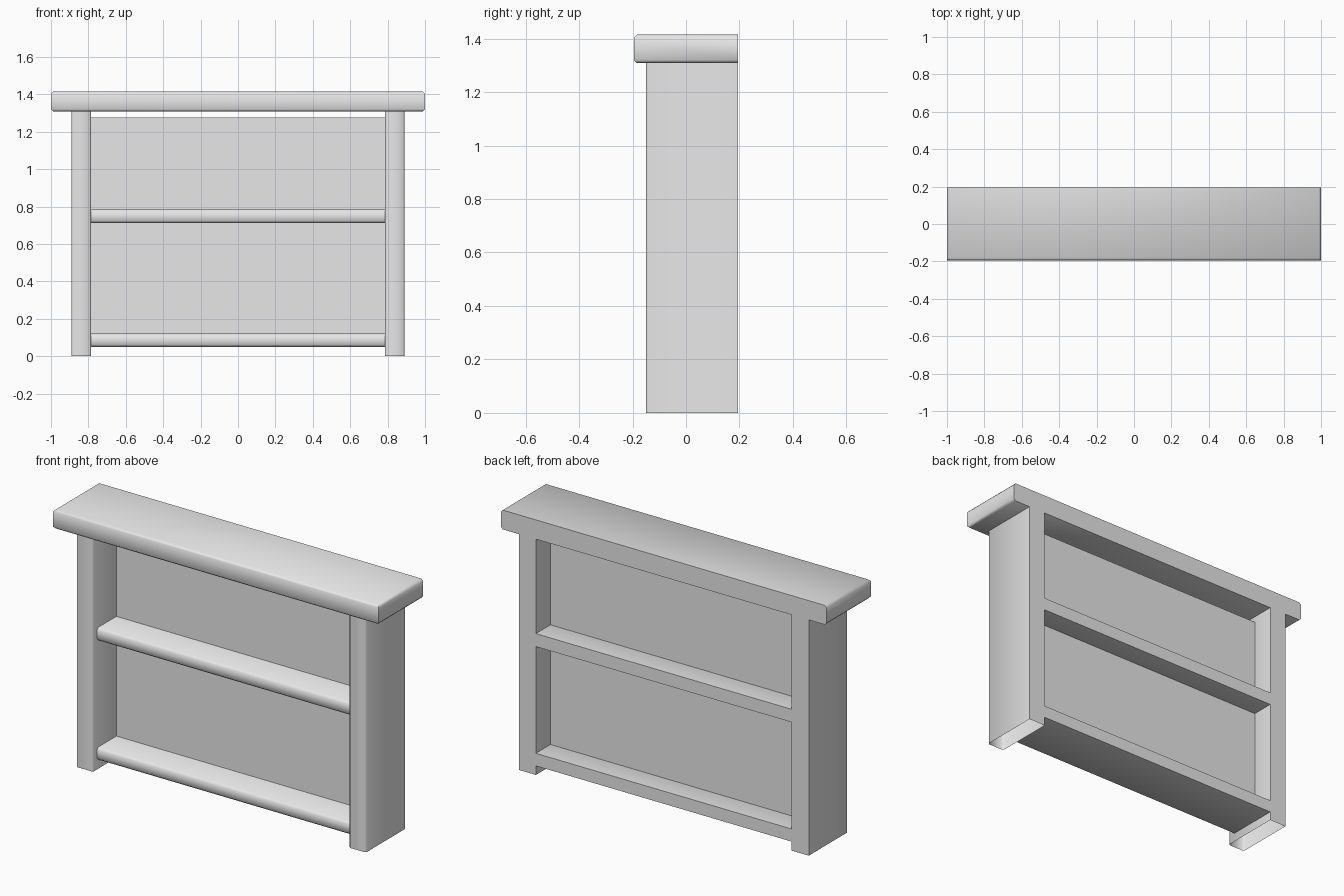
import bpy, bmesh, math

cube = bpy.data.objects.get("Cube")
if cube:
    bpy.data.objects.remove(cube, do_unlink=True)

grey = bpy.data.materials.new("light_grey")
grey.use_nodes = True
grey.diffuse_color = (0.8, 0.8, 0.8, 1)
grey.node_tree.nodes["Principled BSDF"].inputs["Base Color"].default_value = grey.diffuse_color

BACK = 0.195


def board(name, low, high, chamfer=0, edge_rule=None, open_bottom=False):
    """Box between two corners, with chosen edges chamfered."""
    bm = bmesh.new()
    bmesh.ops.create_cube(bm, size=1)
    for v in bm.verts:
        v.co = [low[i] if v.co[i] < 0 else high[i] for i in range(3)]
    if edge_rule:
        edges = [e for e in bm.edges if edge_rule(*((e.verts[0].co + e.verts[1].co) / 2))]
        bmesh.ops.bevel(bm, geom=edges, offset=chamfer, segments=1, affect='EDGES')
    if open_bottom:
        bm.normal_update()
        under = [f for f in bm.faces if f.normal.z < -0.9]
        bmesh.ops.delete(bm, geom=under, context='FACES')
    mesh = bpy.data.meshes.new(name)
    bm.to_mesh(mesh)
    bm.free()
    mesh.materials.append(grey)
    obj = bpy.data.objects.new(name, mesh)
    bpy.context.collection.objects.link(obj)
    bpy.ops.object.select_all(action='DESELECT')
    obj.select_set(True)
    bpy.context.view_layer.objects.active = obj
    bpy.ops.object.shade_smooth_by_angle(angle=math.radians(50))
    return obj


# Overhanging top, eased along the front and both ends
board("top_board", (-1, -BACK, 1.308), (1, BACK, 1.415), 0.012,
      lambda x, y, z: y < BACK - 0.01 and abs(z - 1.36) > 0.02)

# Hollow uprights, eased on their front edges
for name, x0, x1 in (("left_upright", 0.785, 0.89), ("right_upright", -0.89, -0.785)):
    board(name, (x0, -0.15, 0), (x1, BACK, 1.308), 0.008,
          lambda x, y, z: y < -0.14 and 0.1 < z < 1.2, open_bottom=True)

# Shelves with softened front edges
for name, z0, z1 in (("bottom_shelf", 0.05, 0.12), ("middle_shelf", 0.712, 0.784)):
    board(name, (-0.785, -0.115, z0), (0.785, BACK, z1), 0.012,
          lambda x, y, z: y < -0.11 and abs(x) < 0.1)

# Thin panel behind the shelves, stopping short of the top
board("back_panel", (-0.785, 0.055, 0.1), (0.785, 0.067, 1.275))
